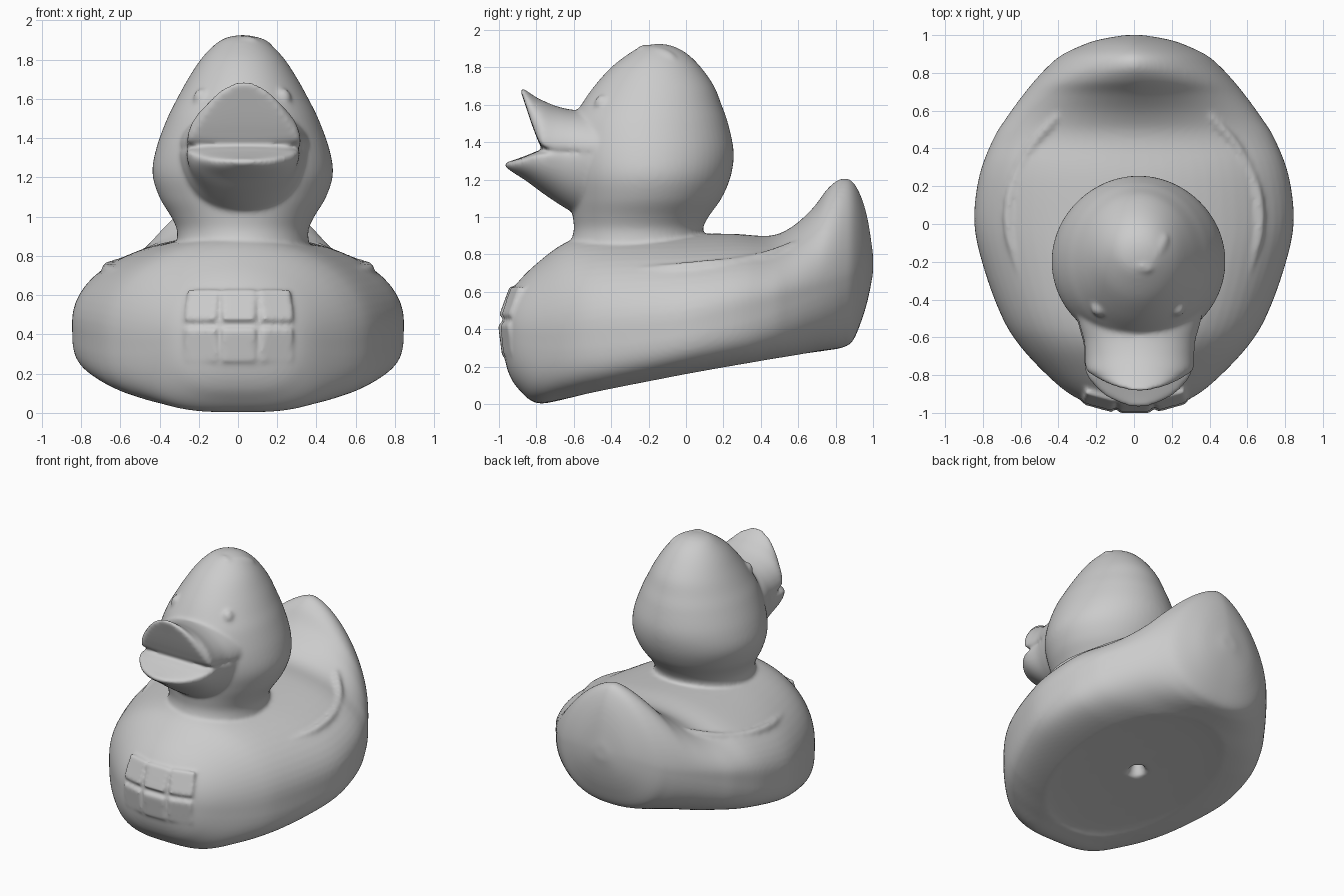
import bpy, bmesh, math

if "Cube" in bpy.data.objects:
    bpy.data.objects.remove(bpy.data.objects["Cube"])

SEG = 64


def spline(rows, steps=5):
    """Catmull-Rom resampling of a list of section rows."""
    out = []
    for i in range(len(rows) - 1):
        p = [rows[max(0, min(len(rows) - 1, i + k))] for k in (-1, 0, 1, 2)]
        for s in range(steps):
            t = s / steps
            out.append([0.5 * (2 * b + (c - a) * t + (2 * a - 5 * b + 4 * c - d) * t * t
                               + (3 * b - a - 3 * c + d) * t ** 3)
                        for a, b, c, d in zip(*p)])
    return out + [list(rows[-1])]


def power(v, e):
    return math.copysign(abs(v) ** e, v)


def loft(name, rings):
    """Skin closed rings and cap both ends."""
    bm = bmesh.new()
    loops = [[bm.verts.new(co) for co in ring] for ring in rings]
    for a, b in zip(loops, loops[1:]):
        for i in range(SEG):
            j = (i + 1) % SEG
            bm.faces.new((a[i], a[j], b[j], b[i]))
    bm.faces.new(loops[0])
    bm.faces.new(loops[-1])
    bmesh.ops.recalc_face_normals(bm, faces=bm.faces)
    mesh = bpy.data.meshes.new(name)
    bm.to_mesh(mesh)
    bm.free()
    ob = bpy.data.objects.new(name, mesh)
    bpy.context.collection.objects.link(ob)
    return ob


def loft_along_y(name, rows, cx=0.0, shape=lambda y: (2.0, 2.0)):
    """Rows are y, bottom z, top z, half width, z of the widest point."""
    rings = []
    for y, lo, hi, w, zm in spline(rows):
        upper, lower = shape(y)
        ring = []
        for i in range(SEG):
            a = 2 * math.pi * i / SEG
            c, s = math.cos(a), math.sin(a)
            e, h = (upper, hi - zm) if s >= 0 else (lower, zm - lo)
            ring.append((cx + w * power(c, 2 / e), y, zm + h * power(s, 2 / e)))
        rings.append(ring)
    return loft(name, rings)


def body_shape(y):
    """Round chest and flat base, changing to a peaked, rounder tail."""
    t = max(0, min(1, (y - .35) / .5))
    f = max(0, min(1, (y + .95) / .5))
    return 2.0 - .45 * t, 2.8 + 1.5 * f - 1.9 * t


def ball(name, loc, scale, rot=(0, 0, 0)):
    bpy.ops.mesh.primitive_uv_sphere_add(segments=32, ring_count=16, location=loc, rotation=rot)
    ob = bpy.context.object
    ob.name, ob.scale = name, scale
    return ob


# Body with upturned tail
body = loft_along_y("duck_body", [
    (-.977, .28, .50, .10, .40), (-.95, .17, .57, .23, .39), (-.90, .085, .65, .34, .38),
    (-.80, .005, .75, .46, .38), (-.65, .025, .86, .60, .39), (-.50, .055, .90, .695, .41),
    (-.25, .10, .91, .79, .43), (0, .15, .91, .845, .46), (.25, .195, .91, .82, .52),
    (.45, .23, .90, .745, .57), (.57, .25, .95, .67, .60), (.68, .275, 1.05, .59, .63),
    (.76, .288, 1.155, .525, .65), (.83, .30, 1.205, .46, .67), (.89, .335, 1.19, .39, .69),
    (.94, .45, 1.10, .29, .72), (.975, .57, .97, .19, .74), (1.0, .70, .80, .05, .75)],
    shape=body_shape)

# Recessed base and squeaker hole
base_cut = ball("base_cutter", (0, .03, .15), (.6, .7, .03), (.18, 0, 0))
bpy.ops.mesh.primitive_cone_add(radius1=.09, radius2=.02, depth=.2, location=(0, .03, .2))
hole_cut = bpy.context.object
for cutter in (base_cut, hole_cut):
    cutter.hide_render = True
    bpy.context.view_layer.objects.active = body
    mod = body.modifiers.new("cut", 'BOOLEAN')
    mod.operation, mod.object = 'DIFFERENCE', cutter
    bpy.ops.object.modifier_apply(modifier=mod.name)
    bpy.data.objects.remove(cutter)

# Head and neck: z, front y, back y, half width
head_rows = [
    (.75, -.64, .13, .36), (.85, -.62, .11, .34), (.93, -.60, .09, .335), (1.0, -.605, .12, .365),
    (1.1, -.62, .19, .425), (1.22, -.64, .24, .46), (1.35, -.645, .255, .44),
    (1.5, -.615, .225, .385), (1.6, -.56, .19, .335), (1.7, -.49, .15, .28),
    (1.8, -.40, .08, .215), (1.87, -.31, .01, .15), (1.91, -.24, -.06, .09),
    (1.925, -.17, -.12, .02)]
loft("head", [[(.024 + w * math.cos(2 * math.pi * i / SEG),
                (f + b) / 2 + (b - f) / 2 * math.sin(2 * math.pi * i / SEG), z)
               for i in range(SEG)] for z, f, b, w in spline(head_rows)])

# Open beak
loft_along_y("upper_beak", [
    (-.45, 1.30, 1.56, .34, 1.36), (-.55, 1.30, 1.57, .315, 1.36), (-.62, 1.32, 1.575, .295, 1.37),
    (-.70, 1.33, 1.595, .29, 1.37), (-.77, 1.37, 1.625, .285, 1.39), (-.80, 1.43, 1.64, .25, 1.44),
    (-.83, 1.51, 1.66, .20, 1.52), (-.86, 1.60, 1.68, .13, 1.61),
    (-.885, 1.675, 1.695, .03, 1.68)], cx=.03)
loft_along_y("lower_beak", [
    (-.45, 1.00, 1.37, .34, 1.33), (-.55, 1.00, 1.37, .315, 1.33), (-.65, 1.05, 1.37, .29, 1.33),
    (-.77, 1.13, 1.36, .285, 1.33), (-.85, 1.19, 1.33, .24, 1.31), (-.92, 1.235, 1.305, .16, 1.29),
    (-.97, 1.27, 1.29, .04, 1.28)], cx=.025)

# Crest curl, two strokes meeting in a V
ball("crest_left", (-.01, -.2, 1.875), (.12, .05, .04), (0, -.2, -.35))
ball("crest_right", (.11, -.15, 1.86), (.12, .05, .05), (0, .2, 1.0))

# Eyes and wing ridges on both sides
for side in (-1, 1):
    ball("eye", (.022 + side * .205, -.445, 1.6), (.045, .045, .055))
    curve = bpy.data.curves.new("wing_ridge", 'CURVE')
    curve.dimensions = '3D'
    curve.bevel_depth, curve.use_fill_caps = .03, True
    path = curve.splines.new('BEZIER')
    points = [(.38, .6, .85), (.575, .35, .77), (.665, .05, .735), (.59, -.3, .70)]
    path.bezier_points.add(len(points) - 1)
    for bp, (x, y, z) in zip(path.bezier_points, points):
        bp.co = (side * x, y, z)
        bp.handle_left_type = bp.handle_right_type = 'AUTO'
    ridge = bpy.data.objects.new("wing_ridge", curve)
    bpy.context.collection.objects.link(ridge)
    bpy.ops.object.select_all(action='DESELECT')
    ridge.select_set(True)
    bpy.context.view_layer.objects.active = ridge
    bpy.ops.object.convert(target='MESH')

# Chest panel: two rows of three raised pads following the chest curve
for i in range(3):
    for z in (.35, .54):
        x = (i - 1) * .185 + .005
        bpy.ops.mesh.primitive_cube_add(
            size=1, location=(x, -.963 + .75 * x * x + 1.3 * (z - .4) ** 2, z),
            rotation=(-math.atan(2.6 * (z - .4)), 0, math.atan(1.5 * x)))
        bpy.context.object.name = "chest_pad"
        bpy.context.object.scale = (.165, .07, .17)

# Fuse all parts into one soft moulded skin
bpy.ops.object.select_all(action='SELECT')
bpy.context.view_layer.objects.active = body
bpy.ops.object.join()
remesh = body.modifiers.new("fuse", 'REMESH')
remesh.mode, remesh.voxel_size, remesh.use_smooth_shade = 'VOXEL', .012, True
soften = body.modifiers.new("soften", 'SMOOTH')
soften.factor, soften.iterations = .5, 10
